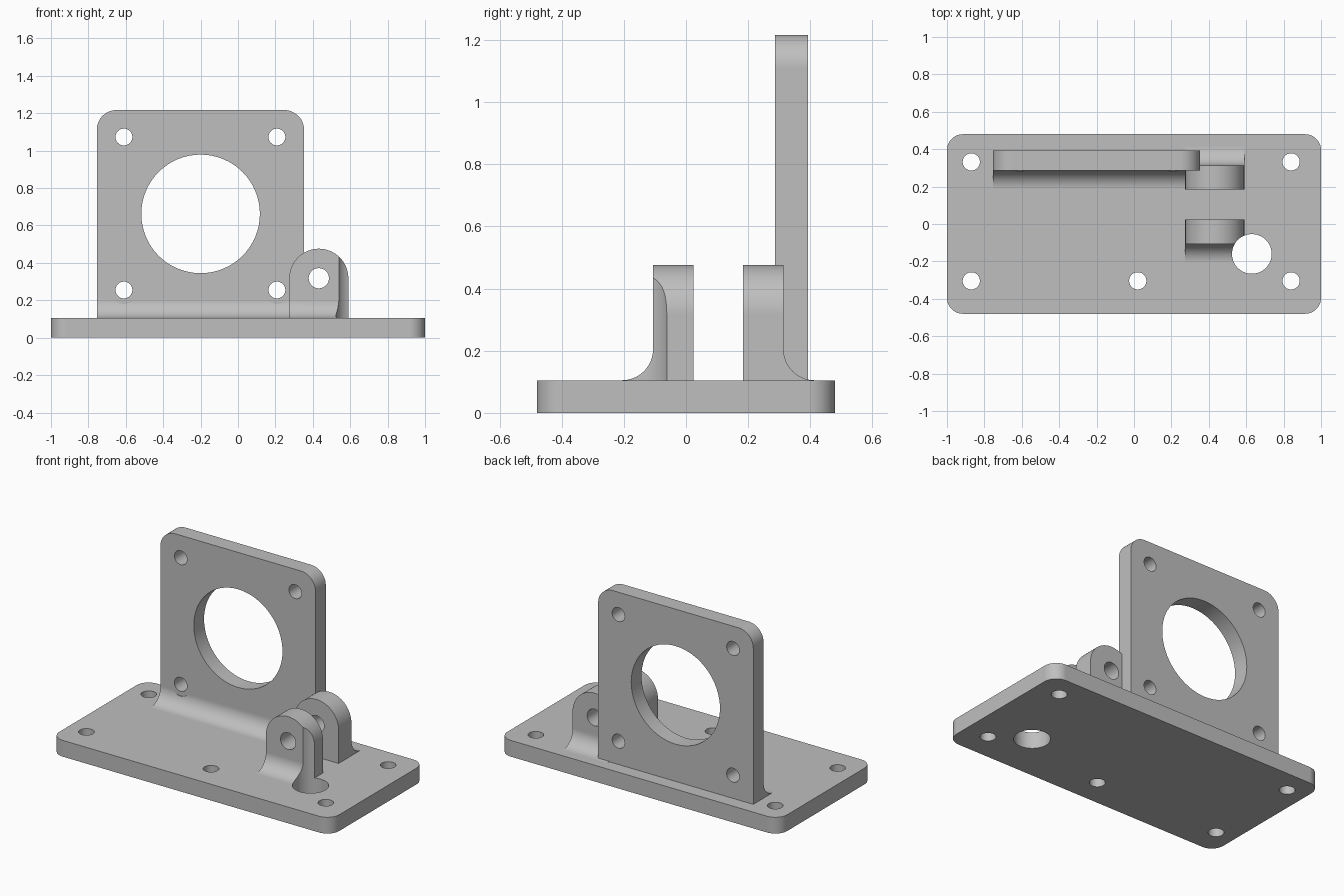
import bpy, bmesh
from math import cos, sin, pi, radians
from mathutils import Vector

cube = bpy.data.objects.get("Cube")
if cube:
    bpy.data.objects.remove(cube, do_unlink=True)

grey = bpy.data.materials.new("plain_grey")
grey.use_nodes = True
COLOUR = (0.52, 0.52, 0.52, 1)
grey.diffuse_color = COLOUR
grey.node_tree.nodes["Principled BSDF"].inputs["Base Color"].default_value = COLOUR


def arc(cx, cy, r, start, end, steps=16):
    angles = [radians(start + (end - start) * i / steps) for i in range(steps + 1)]
    return [(cx + r * cos(a), cy + r * sin(a)) for a in angles]


def extrude(name, profile, axis, lo, hi):
    """Prism of a 2D profile; the profile uses the two other axes in order."""
    def place(p, t):
        co = list(p)
        co.insert("xyz".index(axis), t)
        return Vector(co)
    bm = bmesh.new()
    face = bm.faces.new([bm.verts.new(place(p, lo)) for p in profile])
    ext = bmesh.ops.extrude_face_region(bm, geom=[face])
    verts = [g for g in ext["geom"] if isinstance(g, bmesh.types.BMVert)]
    bmesh.ops.translate(bm, verts=verts, vec=place((0, 0), hi - lo))
    bmesh.ops.recalc_face_normals(bm, faces=bm.faces)
    mesh = bpy.data.meshes.new(name)
    bm.to_mesh(mesh)
    bm.free()
    mesh.materials.append(grey)
    obj = bpy.data.objects.new(name, mesh)
    bpy.context.collection.objects.link(obj)
    return obj


def cylinder(cx, cy, r, axis, lo, hi):
    return extrude("cutter", arc(cx, cy, r, 0, 360, 64)[:-1], axis, lo, hi)


def select(obj):
    bpy.ops.object.select_all(action="DESELECT")
    obj.select_set(True)
    bpy.context.view_layer.objects.active = obj


def combine(obj, other, operation="DIFFERENCE"):
    mod = obj.modifiers.new("combine", "BOOLEAN")
    mod.operation, mod.solver, mod.object = operation, "EXACT", other
    select(obj)
    bpy.ops.object.modifier_apply(modifier=mod.name)
    bpy.data.objects.remove(other, do_unlink=True)


def finish(obj):
    select(obj)
    bpy.ops.object.shade_smooth_by_angle(angle=radians(30))
    obj.modifiers.new("clean_normals", "WEIGHTED_NORMAL").keep_sharp = True


FLOOR = 0.105    # top of the base
FILLET = 0.1


def fillet(name, y, side, x0, x1):
    """Concave strip along x, spreading from the wall at y towards side."""
    curve = arc(y + side * FILLET, FLOOR + FILLET, FILLET,
                180 if side > 0 else 0, 270 if side > 0 else -90)
    back = y - side * 0.03
    return extrude(name, [(back, FLOOR + FILLET)] + curve + [(back, FLOOR)], "x", x0, x1)


def access_hole():
    return cylinder(0.63, -0.16, 0.106, "z", -0.1, 0.8)


# Base slab with rounded corners, screw holes and one large access hole
R = 0.085
outline = []
for i, (sx, sy) in enumerate([(1, 1), (-1, 1), (-1, -1), (1, -1)]):
    outline += arc(sx * (1 - R), sy * (0.48 - R), R, 90 * i, 90 * i + 90, 10)
base = extrude("base", outline, "z", 0, FLOOR)
for x, y in [(-0.87, 0.332), (0.84, 0.332), (-0.87, -0.304), (0.02, -0.304), (0.84, -0.304)]:
    combine(base, cylinder(x, y, 0.046, "z", -0.1, 0.3))
combine(base, access_hole())
finish(base)

# Upright plate with a large bore and four screw holes
X0, X1, TOP, RP = -0.755, 0.353, 1.217, 0.105
FRONT, BACK = 0.287, 0.392
outline = [(X0, FLOOR), (X1, FLOOR)]
outline += arc(X1 - RP, TOP - RP, RP, 0, 90, 12) + arc(X0 + RP, TOP - RP, RP, 90, 180, 12)
plate = extrude("upright_plate", outline, "y", FRONT, BACK)
plate_fillet = fillet("plate_fillet", FRONT, -1, X0, X1)
combine(plate, cylinder(-0.2, 0.662, 0.317, "y", 0, 0.6))
for x in (-0.61, 0.208):
    for z in (0.255, 1.073):
        combine(plate, cylinder(x, z, 0.045, "y", 0, 0.6))
    # shallow screw head clearance in the fillet
    combine(plate_fillet, cylinder(x, 0.255, 0.074, "y", 0, FRONT))
finish(plate)
finish(plate_fillet)

# Pair of round-topped lugs, each with a fillet on its outer side
LX, LZ, LR = 0.432, 0.318, 0.158
for name, y0, y1, wall, side in [("front_lug", -0.106, 0.024, -0.106, -1),
                                 ("back_lug", 0.184, 0.314, 0.314, 1)]:
    outline = [(LX - LR, FLOOR), (LX + LR, FLOOR)] + arc(LX, LZ, LR, 0, 180, 32)
    lug = extrude(name, outline, "y", y0, y1)
    combine(lug, fillet("lug_fillet", wall, side, LX - LR, LX + LR), "UNION")
    combine(lug, cylinder(LX, LZ, 0.054, "y", -0.5, 0.6))
    if side < 0:
        combine(lug, access_hole())
    finish(lug)
